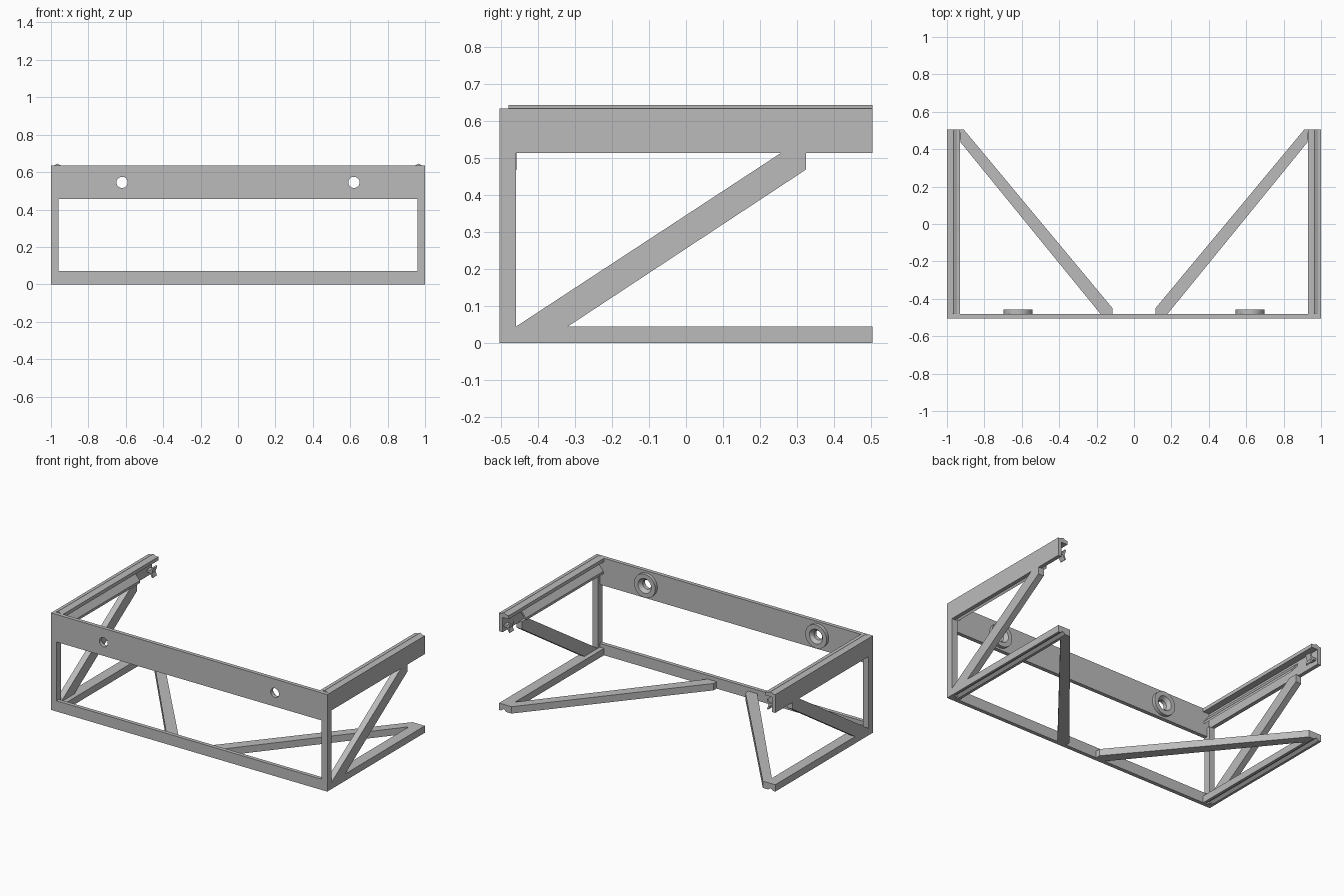
import bpy, bmesh, math
from mathutils import Vector, Matrix

cube = bpy.data.objects.get("Cube")
if cube:
    bpy.data.objects.remove(cube, do_unlink=True)

grey = bpy.data.materials.new("matte grey")
grey.use_nodes = True
grey.diffuse_color = (0.5, 0.5, 0.5, 1)
bsdf = next(n for n in grey.node_tree.nodes if n.type == 'BSDF_PRINCIPLED')
bsdf.inputs["Base Color"].default_value = grey.diffuse_color

FRONT, BACK, PANEL = -0.505, 0.505, -0.48   # outer front, rear end, panel's inner face
INNER, POST = 0.93, 0.96                    # inner sides of the rails and the posts
TOP, RAIL_LOW = 0.635, 0.515
HOLE_X, HOLE_Z, HOLE_R = 0.62, 0.545, 0.03


def finish(name, bm, mirror=False):
    bmesh.ops.recalc_face_normals(bm, faces=bm.faces)
    mesh = bpy.data.meshes.new(name)
    bm.to_mesh(mesh)
    bm.free()
    mesh.materials.append(grey)
    ob = bpy.data.objects.new(name, mesh)
    bpy.context.collection.objects.link(ob)
    if mirror:
        ob.modifiers.new("Mirror", 'MIRROR').use_mirror_merge = False
    return ob


def prism(name, axis, profile, start, end, mirror=True):
    """Extrude a 2D profile along an axis: x takes (y, z), y takes (x, z), z takes (x, y)."""
    i = "xyz".index(axis)

    def point(p, depth):
        co = list(p)
        co.insert(i, depth)
        return Vector(co)
    bm = bmesh.new()
    face = bm.faces.new([bm.verts.new(point(p, start)) for p in profile])
    out = bmesh.ops.extrude_face_region(bm, geom=[face])
    verts = [g for g in out["geom"] if isinstance(g, bmesh.types.BMVert)]
    bmesh.ops.translate(bm, verts=verts, vec=point((0, 0), end - start))
    return finish(name, bm, mirror)


def rect(a0, a1, b0, b1):
    return [(a0, b0), (a1, b0), (a1, b1), (a0, b1)]


def cut(target, cutter):
    mod = target.modifiers.new("Cut", 'BOOLEAN')
    mod.operation, mod.solver, mod.object = 'DIFFERENCE', 'EXACT', cutter
    cutter.hide_render = True
    cutter.hide_set(True)


# Front panel with its window and two screw holes
panel = prism("front_panel", 'y', rect(-1, 1, 0, TOP), FRONT, PANEL, False)
window = prism("window_cutter", 'y', rect(-POST, POST, 0.07, 0.455), -0.6, -0.4, False)
circle = [(HOLE_X + HOLE_R * math.cos(math.tau * k / 32),
           HOLE_Z + HOLE_R * math.sin(math.tau * k / 32)) for k in range(32)]
holes = prism("hole_cutter", 'y', circle, -0.6, -0.4)
cut(panel, window)
cut(panel, holes)
bpy.context.view_layer.update()
cut_mesh = bpy.data.meshes.new_from_object(panel.evaluated_get(bpy.context.evaluated_depsgraph_get()))
panel.modifiers.clear()
panel.data = cut_mesh
for helper in (window, holes):
    bpy.data.objects.remove(helper, do_unlink=True)

# Countersunk bosses behind the screw holes
bm = bmesh.new()
ring = [(HOLE_R, PANEL), (0.048, -0.458), (0.077, -0.458), (0.077, PANEL)]
verts = [bm.verts.new((HOLE_X + r, y, HOLE_Z)) for r, y in ring]
edges = [bm.edges.new((verts[k], verts[(k + 1) % 4])) for k in range(4)]
bmesh.ops.spin(bm, geom=verts + edges, cent=(HOLE_X, 0, HOLE_Z), axis=(0, 1, 0),
               angle=math.tau, steps=32, use_merge=True)
bmesh.ops.remove_doubles(bm, verts=bm.verts, dist=0.0005)
boss = finish("screw_boss", bm, True)
bpy.context.view_layer.objects.active = boss
boss.select_set(True)
bpy.ops.object.shade_smooth_by_angle(angle=math.radians(35))
boss.select_set(False)

# Corner posts
prism("corner_post", 'z', rect(POST, 1, PANEL, -0.46), 0, RAIL_LOW)

# Lower rails with a V groove underneath
prism("lower_rail", 'y', [(INNER, 0), (0.947, 0), (0.966, 0.014), (0.985, 0), (1, 0),
                          (1, 0.045), (INNER, 0.045)], PANEL, BACK)

# Upper rails: outer wall, top flange and locating ridge
prism("upper_rail", 'y', [(1, RAIL_LOW), (1, TOP), (0.985, TOP), (0.966, 0.645), (0.947, TOP),
                          (INNER, TOP), (INNER, 0.612), (0.975, 0.612), (0.975, RAIL_LOW)],
      PANEL, BACK)

# Sloping lip inside each upper rail
prism("rail_lip", 'y', [(0.976, 0.6), (0.935, 0.548), (0.935, 0.532), (0.976, 0.584)], PANEL, 0.32)

# Hooked catch at the rear of each upper rail
prism("rear_catch", 'y', [(0.976, 0.56), (0.95, 0.56), (0.935, 0.585), (0.928, 0.58),
                          (0.94, 0.545), (0.93, 0.518), (0.937, 0.514), (0.955, 0.545),
                          (0.976, 0.545)], 0.45, 0.49)

# Diagonal side braces
prism("side_brace", 'x', [(-0.46, 0.045), (-0.32, 0.045), (0.325, 0.47), (0.325, 0.52),
                          (0.265, 0.52)], POST, 1)

# Floor braces from the front bar to the rail ends
prism("floor_brace", 'z', [(0.115, PANEL), (0.18, PANEL), (INNER, 0.44), (INNER, BACK),
                           (0.91, BACK), (0.115, -0.45)], 0, 0.045)
